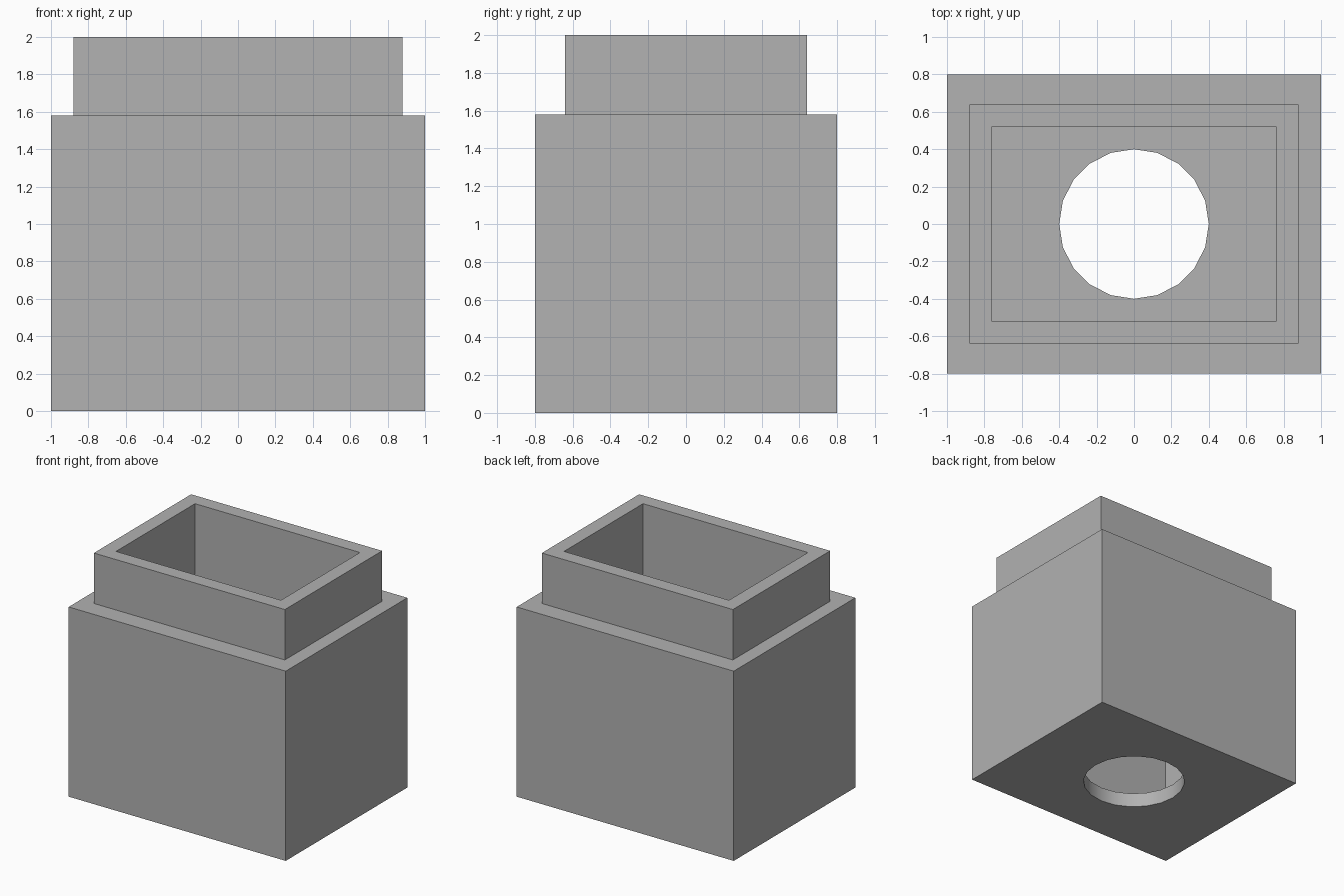
import bpy
import bmesh
import math

cube = bpy.data.objects.get("Cube")
if cube:
    bpy.data.objects.remove(cube, do_unlink=True)

# Material
GREY = (0.445, 0.445, 0.445, 1)
mat = bpy.data.materials.new("plain grey")
mat.use_nodes = True
mat.diffuse_color = GREY
mat.node_tree.nodes["Principled BSDF"].inputs["Base Color"].default_value = GREY

HALF_X, HALF_Y, WALL, FLOOR = 1.0, 0.8, 0.12, 0.12
SHOULDER, TOP = 1.58, 2.0
HOLE_R, HOLE_SIDES = 0.4, 20

bm = bmesh.new()


def ring(points, z):
    return [bm.verts.new((x, y, z)) for x, y in points]


def rectangle(x, y, z):
    return ring([(-x, -y), (x, -y), (x, y), (-x, y)], z)


def circle(z):
    angles = [math.tau * i / HOLE_SIDES for i in range(HOLE_SIDES)]
    return ring([(HOLE_R * math.cos(a), HOLE_R * math.sin(a)) for a in angles], z)


def loft(a, b):
    n = len(a)
    return [bm.faces.new((a[i], a[(i + 1) % n], b[(i + 1) % n], b[i])) for i in range(n)]


def plate_with_hole(outer, inner):
    edges = []
    for loop in (outer, inner):
        for i, v in enumerate(loop):
            w = loop[(i + 1) % len(loop)]
            edges.append(bm.edges.get((v, w)))
    bmesh.ops.triangle_fill(bm, edges=edges, use_beauty=True)


# Body, shoulder, neck, rim and cavity walls
neck_x, neck_y = HALF_X - WALL, HALF_Y - 0.16
inner_x, inner_y = neck_x - WALL, neck_y - WALL
rings = [
    rectangle(HALF_X, HALF_Y, 0),
    rectangle(HALF_X, HALF_Y, SHOULDER),
    rectangle(neck_x, neck_y, SHOULDER),
    rectangle(neck_x, neck_y, TOP),
    rectangle(inner_x, inner_y, TOP),
    rectangle(inner_x, inner_y, FLOOR),
]
for lower, upper in zip(rings, rings[1:]):
    loft(lower, upper)

# Round drain hole through the floor
hole_low, hole_high = circle(0), circle(FLOOR)
for face in loft(hole_low, hole_high):
    face.smooth = True
plate_with_hole(rings[0], hole_low)
plate_with_hole(rings[-1], hole_high)

bmesh.ops.recalc_face_normals(bm, faces=bm.faces)
mesh = bpy.data.meshes.new("hollow_box")
bm.to_mesh(mesh)
bm.free()
mesh.materials.append(mat)
box = bpy.data.objects.new("hollow_box", mesh)
bpy.context.collection.objects.link(box)

# Smooth the hole wall, keep corners sharp
bpy.ops.object.select_all(action="DESELECT")
box.select_set(True)
bpy.context.view_layer.objects.active = box
bpy.ops.object.shade_smooth_by_angle(angle=math.radians(30))
